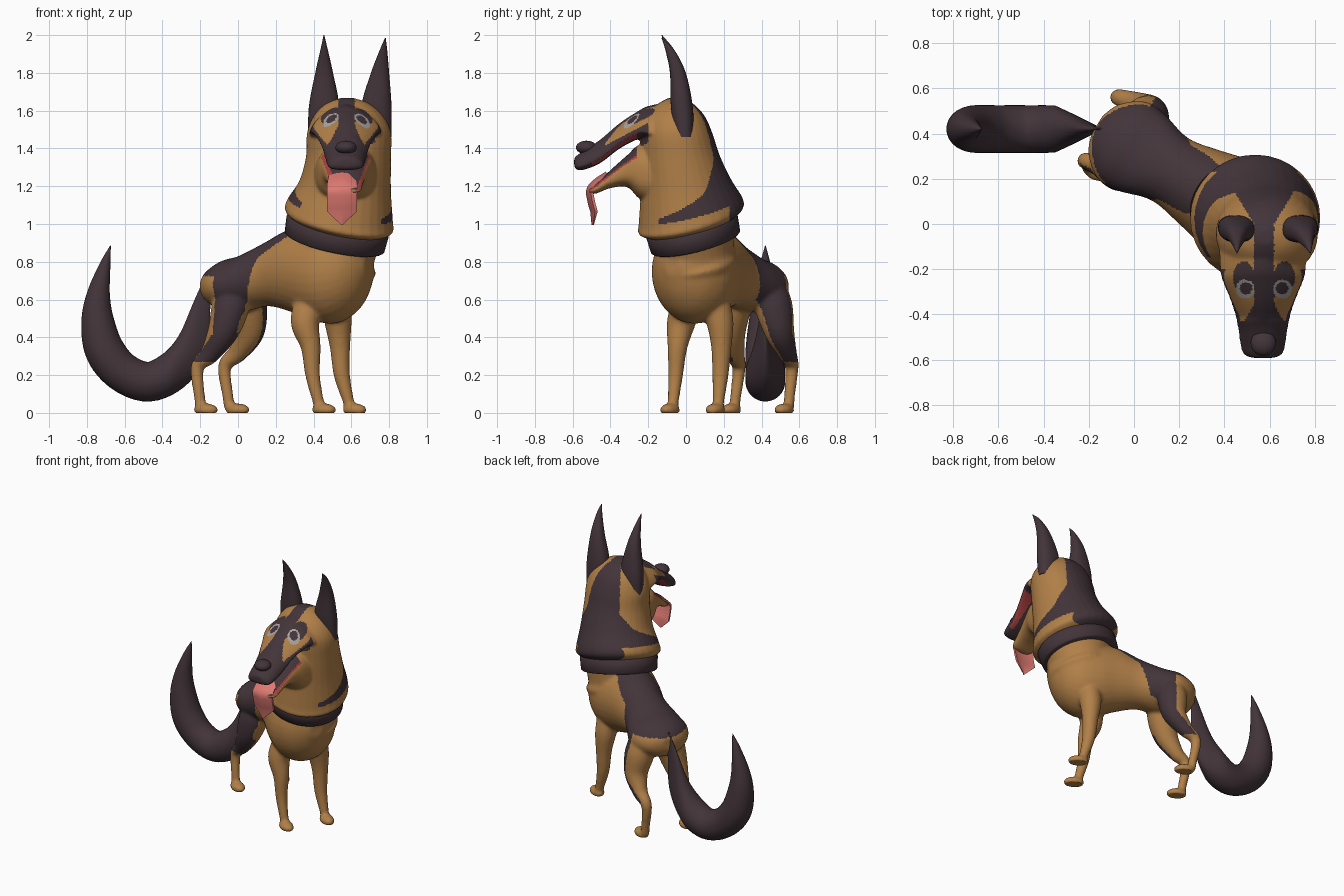
import bpy, bmesh, math
from mathutils import Vector as V

if "Cube" in bpy.data.objects:
    bpy.data.objects.remove(bpy.data.objects["Cube"])

# ---------- materials ----------
def mat(name, rgb):
    m = bpy.data.materials.new(name)
    m.diffuse_color = (*rgb, 1)
    m.use_nodes = True
    m.node_tree.nodes["Principled BSDF"].inputs["Base Color"].default_value = m.diffuse_color
    return m

TAN = mat("tan fur", (.44, .215, .065))
DARK = mat("dark fur", (.056, .035, .042))
PINK = mat("tongue pink", (.73, .19, .165))
RED = mat("mouth red", (.42, .05, .05))
GREY = mat("eye grey", (.38, .36, .35))
FUR = [TAN, DARK, RED, GREY]

# ---------- helpers ----------
def smooth(pts, n=5):
    """Catmull-Rom through tuples of any length."""
    out = []
    for i in range(len(pts) - 1):
        a, b, c, d = (pts[max(0, min(len(pts) - 1, i + k))] for k in (-1, 0, 1, 2))
        for j in range(n):
            t = j / n
            out.append(tuple(.5 * (2*q + (r-p)*t + (2*p-5*q+4*r-s)*t*t + (3*q-p-3*r+s)*t**3)
                             for p, q, r, s in zip(a, b, c, d)))
    return out + [tuple(pts[-1])]

def ring(c, u, v, e=1, n=32):
    f = lambda k: math.copysign(abs(k) ** e, k)
    return [V(c) + V(u) * f(math.cos(2*math.pi*i/n)) + V(v) * f(math.sin(2*math.pi*i/n)) for i in range(n)]

def loft(bm, rings):
    rows = [[bm.verts.new(p) for p in r] for r in rings]
    n = len(rows[0])
    for a, b in zip(rows, rows[1:]):
        for i in range(n):
            bm.faces.new((a[i], a[(i+1) % n], b[(i+1) % n], b[i]))
    bm.faces.new(rows[0][::-1])
    bm.faces.new(rows[-1])

def tube(bm, pts, n=6):
    """Round tube through (x, y, z, radius) points."""
    p = smooth(pts, n)
    rings = []
    for i, q in enumerate(p):
        t = (V(p[min(i+1, len(p)-1)][:3]) - V(p[max(i-1, 0)][:3])).normalized()
        side = V((-t.z, 0, t.x)).normalized()
        r = max(q[3], .002)
        rings.append(ring(q[:3], side * r, t.cross(side) * r))
    loft(bm, rings)

def ellipsoid(bm, c, u, v, w):
    new = bmesh.ops.create_uvsphere(bm, u_segments=28, v_segments=16, radius=1)["verts"]
    for q in new:
        q.co = V(c) + V(u) * q.co.x + V(v) * q.co.y + V(w) * q.co.z

def finish(bm, name, mats, voxel=0, rule=None):
    bmesh.ops.recalc_face_normals(bm, faces=bm.faces)
    me = bpy.data.meshes.new(name)
    bm.to_mesh(me)
    bm.free()
    ob = bpy.data.objects.new(name, me)
    bpy.context.collection.objects.link(ob)
    bpy.ops.object.select_all(action='DESELECT')
    ob.select_set(True)
    bpy.context.view_layer.objects.active = ob
    if voxel:  # fuse the overlapping parts into one skin
        m = ob.modifiers.new("fuse", 'REMESH')
        m.mode, m.voxel_size = 'VOXEL', voxel
        s = ob.modifiers.new("relax", 'SMOOTH')
        s.factor, s.iterations = .5, 6
        for k in ("fuse", "relax"):
            bpy.ops.object.modifier_apply(modifier=k)
        for q in ob.data.vertices:
            q.co.z = max(q.co.z, 0)
    ob.data.materials.clear()
    for k in mats:
        ob.data.materials.append(k)
    if rule:
        for f in ob.data.polygons:
            f.material_index = rule(f.center, f.normal)
    bpy.ops.object.shade_smooth_by_angle(angle=math.radians(50))
    return ob

# ---------- body: torso, neck base and legs ----------
D, P, O = V((.86, -.51, 0)), V((.51, .86, 0)), V((-.015, .345, 0))   # forward, left, hip centre
bm = bmesh.new()
torso = [(-.175, .68, .05, .045), (-.14, .67, .13, .09), (-.05, .675, .2, .135), (.05, .685, .2, .15),
         (.2, .735, .16, .17), (.35, .755, .185, .22), (.5, .74, .22, .255), (.62, .74, .225, .265),
         (.72, .75, .185, .22), (.785, .77, .12, .15), (.82, .78, .05, .05)]
loft(bm, [ring(O + D*s + V((0, 0, z)), P*w, V((0, 0, h))) for s, z, w, h in smooth(torso)])

def upright(rows, e=1):
    """Rings stacked in z: z, x0, x1, y0, y1, tilt along the collar plane."""
    return [ring(((a+b)/2, (c+d)/2, z), V(((b-a)/2, 0, -.1*(b-a)*t)), V((0, (d-c)/2, .12*(d-c)*t)), e)
            for z, a, b, c, d, t in smooth(rows)]

loft(bm, upright([(.66, .36, .67, -.10, .22, .3), (.765, .29, .73, -.155, .27, .7),
                  (.82, .31, .715, -.14, .255, 1), (.95, .29, .76, -.18, .25, 1)]))
legs = [  # path and foot centre
    ([(.385, .01, .6, .08), (.355, -.025, .48, .076), (.385, -.045, .35, .053), (.395, -.055, .2, .039), (.425, -.068, .06, .03), (.43, -.07, .03, .03)], (.455, -.085)),
    ([(.52, .15, .6, .08), (.53, .18, .48, .072), (.54, .187, .35, .054), (.55, .182, .2, .043), (.585, .172, .06, .03), (.59, .17, .03, .03)], (.618, .155)),
    ([(-.02, .27, .66, .09), (-.04, .245, .56, .1), (-.08, .235, .43, .082), (-.15, .26, .31, .052), (-.215, .28, .24, .036), (-.203, .262, .08, .029), (-.198, .256, .03, .03)], (-.17, .24)),
    ([(.04, .44, .66, .09), (.055, .465, .56, .1), (.06, .495, .43, .08), (.0, .535, .32, .052), (-.07, .56, .245, .036), (-.052, .547, .08, .029), (-.046, .543, .03, .03)], (-.002, .52))]
for path, (x, y) in legs:
    tube(bm, path)
    ellipsoid(bm, (x, y, .016), D*.07, P*.046, (0, 0, .034))

def body_rule(c, n):
    q = c - O
    s, p, z = q.dot(D), abs(q.dot(P)), c.z
    if s > .08 + .33*max(0, z - .4) + 1.2*max(0, z - .82) or z < .27:
        return 0
    if z > .725:
        return 1
    rear = -.015 if z > .42 else -.015 - .95*(.42 - z)     # tan strip behind the thigh
    return int(s > rear and p > .11 and n.dot(P)*q.dot(P) > -.02)

finish(bm, "body", FUR, .011, body_rule)

# ---------- head with ruff, upper muzzle and lower jaw ----------
C = .58
bm = bmesh.new()
loft(bm, upright([(.98, .30, .76, -.18, .24, 1), (1.015, .25, .82, -.25, .30, 1), (1.07, .26, .82, -.25, .30, 1),
                  (1.2, .325, .81, -.24, .24, .6), (1.35, .36, .81, -.24, .18, .2), (1.48, .365, .81, -.24, .14, 0),
                  (1.57, .40, .77, -.21, .10, 0), (1.635, .46, .70, -.15, .04, 0), (1.668, .55, .61, -.09, -.03, 0)]))
muzzle = [(-.1, .195, 1.645, 1.41), (-.2, .19, 1.625, 1.44), (-.25, .18, 1.60, 1.45), (-.35, .14, 1.535, 1.40),
          (-.45, .112, 1.45, 1.325), (-.53, .1, 1.395, 1.29), (-.575, .086, 1.365, 1.285), (-.592, .05, 1.35, 1.305)]
jaw = [(-.12, .175, 1.39, 1.1), (-.24, .15, 1.42, 1.13), (-.31, .125, 1.365, 1.195), (-.4, .098, 1.285, 1.19),
       (-.48, .085, 1.21, 1.16), (-.515, .055, 1.185, 1.165)]
for rows, low, e in ((muzzle, .24, 1.25), (jaw, .5, .8)):
    rings = []
    for y, w, t, b in smooth(rows):
        m = b + low*(t - b)          # widest height of the section
        r = ring((C - .01, y, m), (w, 0, 0), (0, 0, 1), e if y > -.42 else min(e, 1))
        for q in r:
            q.z = m + (q.z - m) * (t - m if q.z > m else m - b)
        rings.append(r)
    loft(bm, rings)

def head_rule(c, n):
    d, y, z = abs(c.x - C + .005), c.y, c.z
    if y < -.24 and z < 1.5 and z < 1.44 + .75*(y + .25):          # lower jaw: dark inside, red lips
        if n.z > .4 and y < -.26 and z > 1.16:
            return 2 if d > .06 + .26*(y + .48) else 1
        return 0
    if y < -.2 and z > 1.2:                                       # upper muzzle and face
        lip = 1.455 + .53*(y + .25)
        if n.z < -.6 and y < -.26:
            return 2 if d > .07 and y > -.5 else 1
        eye = math.hypot(d - .083, y + .288)
        if z > 1.47 and eye < .042:
            return 1 if math.hypot(d - .08, y + .284) < .027 else 3
        if y < -.43 or (z < lip + .055 and z > lip - .05):
            return 1
        if d < .04 + .6*max(0, -.35 - y):
            return 1
    if z > 1.47 and ((d - .09)/.047)**2 + ((y + .235)/.07)**2 < 1:  # dark patch over the eye
        return 1
    if z > 1.3 and d < .045 + .6*max(0, y):                       # crown stripe
        return 1
    h = z + .2*(c.x - .52) - .24*(y - .04)                        # height above the collar plane
    edge = .115 + .03*min(1, max(0, h - 1.24)/.1) - .26*min(1, max(0, 1.24 - h)/.12)**2
    return int(y > edge and h > (1.09 if y < .23 else .9))        # nape

finish(bm, "head", FUR, .0085, head_rule)

# ---------- ears ----------
for name, rows in (("right_ear", [(1.46, .44, -.01, .068, .048), (1.62, .455, -.022, .08, .058),
                                  (1.8, .456, -.043, .047, .042), (1.92, .456, -.085, .02, .024), (2, .455, -.128, .002, .002)]),
                   ("left_ear", [(1.46, .744, -.01, .068, .048), (1.62, .733, -.022, .08, .058),
                                 (1.8, .752, -.043, .048, .042), (1.92, .77, -.085, .02, .024), (1.985, .78, -.128, .002, .002)])):
    bm = bmesh.new()
    loft(bm, [ring((x, y, z), (w, 0, 0), (0, h, 0), .85) for z, x, y, w, h in smooth(rows)])
    finish(bm, name, [DARK])

# ---------- nose ----------
bm = bmesh.new()
ellipsoid(bm, (.572, -.527, 1.405), (.056, 0, 0), (0, .056, 0), (0, 0, .036))
finish(bm, "nose", [DARK])

# ---------- tongue: trough-shaped strip hanging over the jaw ----------
bm = bmesh.new()
tongue = [(-.42, 1.27, .07), (-.485, 1.225, .078), (-.518, 1.18, .08), (-.512, 1.12, .079), (-.497, 1.065, .078)]
line = smooth(tongue, 4) + [(-.497, .995, .004)]
rows = []
for i, (y, z, w) in enumerate(line):
    a, b = line[max(i-1, 0)], line[min(i+1, len(line)-1)]
    k = V((0, a[1] - b[1], b[0] - a[0])).normalized() * max(.003, .125*w)
    rows.append([V((.55 + sx*w, y, z)) + k*sk for sx, sk in ((-1, 1.6), (0, -1), (1, 1.6), (1, 3), (0, 1), (-1, 3))])
loft(bm, rows)
finish(bm, "tongue", [PINK])

# ---------- collar ----------
bm = bmesh.new()
axis = V((.2, -.24, 1)).normalized()
loft(bm, [ring(V((.52, .04, .95)) + axis*h, V((.268, 0, -.054))*k, V((0, .24, .058))*k, 1, 48)
          for h, k in ((-.052, .95), (-.045, .985), (.04, 1.01), (.05, .98))])
finish(bm, "collar", [DARK])

# ---------- tail: flattened sideways toward its root ----------
bm = bmesh.new()
tail = [(-.145, .75, .015), (-.19, .58, .045), (-.24, .37, .085), (-.33, .235, .103), (-.47, .165, .105), (-.61, .215, .105),
        (-.705, .33, .105), (-.742, .48, .088), (-.74, .62, .063), (-.705, .78, .03), (-.675, .885, .002)]
tube(bm, [(x, .42, z, r) for x, z, r in tail])
for q in bm.verts:
    q.co.y = .42 + (q.co.y - .42) * min(1, max(.2, (-.08 - q.co.x) / .27))
finish(bm, "tail", [DARK])
